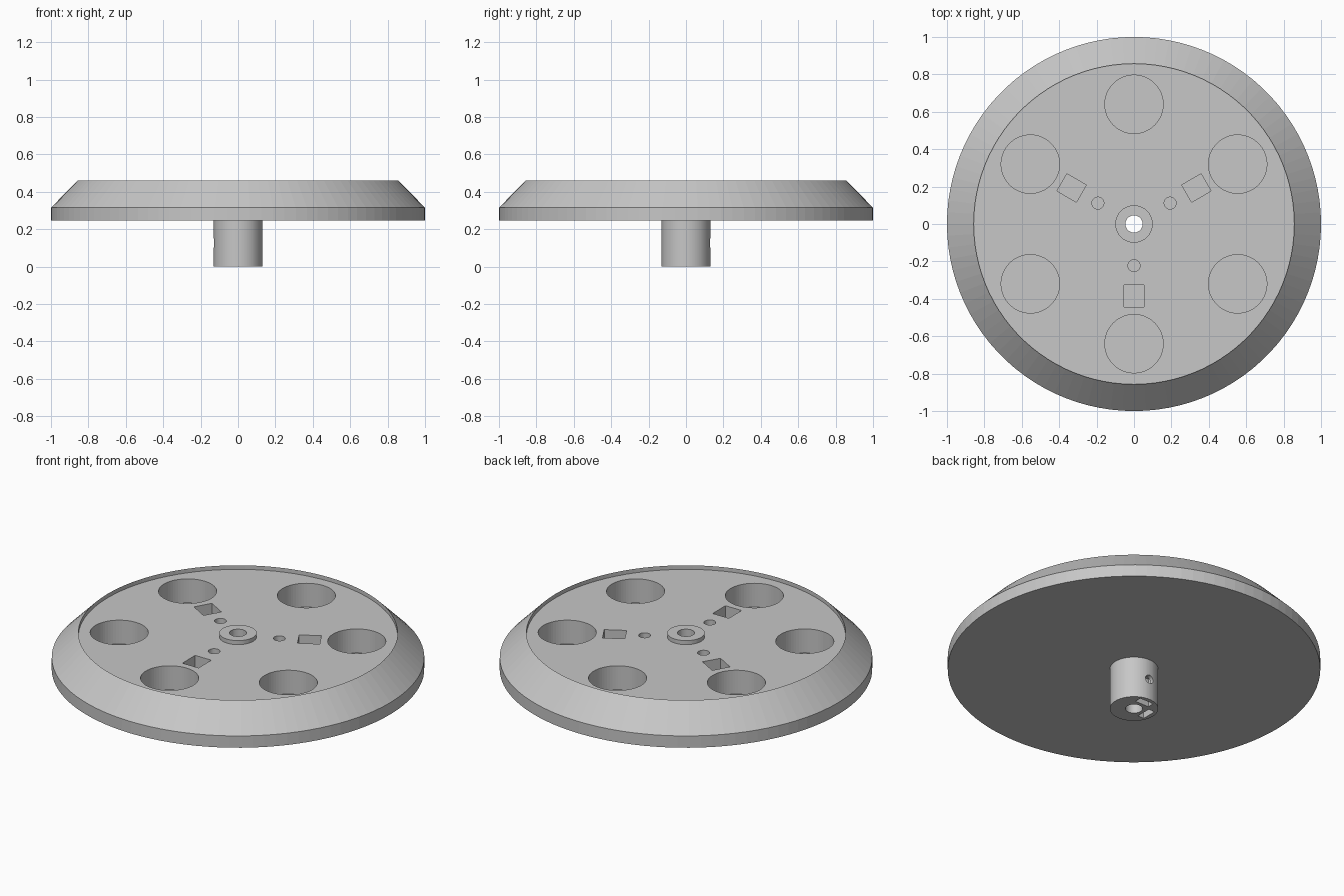
import bpy, bmesh
from math import cos, sin, pi, radians
from mathutils import Matrix, Vector

cube = bpy.data.objects.get("Cube")
if cube:
    bpy.data.objects.remove(cube, do_unlink=True)

UNDERSIDE, FLOOR, TOP = 0.245, 0.436, 0.46
POCKET_BOTTOM = 0.295
SCREW_Z = 0.125

grey = bpy.data.materials.new("plain grey")
grey.use_nodes = True
colour = (0.57, 0.57, 0.57, 1)
grey.diffuse_color = colour
grey.node_tree.nodes["Principled BSDF"].inputs["Base Color"].default_value = colour


def make_object(name, bm):
    bmesh.ops.recalc_face_normals(bm, faces=bm.faces)
    mesh = bpy.data.meshes.new(name)
    bm.to_mesh(mesh)
    bm.free()
    mesh.materials.append(grey)
    obj = bpy.data.objects.new(name, mesh)
    bpy.context.collection.objects.link(obj)
    return obj


def lathe(name, profile, steps):
    """Revolve a closed (radius, height) profile around z."""
    bm = bmesh.new()
    rings = []
    for i in range(steps):
        a = 2 * pi * i / steps
        rings.append([bm.verts.new((r * cos(a), r * sin(a), z)) for r, z in profile])
    n = len(profile)
    for i, ring in enumerate(rings):
        after = rings[(i + 1) % steps]
        for j in range(n):
            k = (j + 1) % n
            bm.faces.new((ring[j], after[j], after[k], ring[k]))
    return make_object(name, bm)


def turn(degrees):
    return Matrix.Rotation(radians(degrees), 4, 'Z')


def add_round(bm, angle, distance, radius, low, high, steps):
    """Upright cylinder at a polar position."""
    place = turn(angle) @ Matrix.Translation((distance, 0, (low + high) / 2))
    bmesh.ops.create_cone(bm, cap_ends=True, segments=steps, radius1=radius,
                          radius2=radius, depth=high - low, matrix=place)


def add_box(bm, angle, inner, outer, width, low, high):
    """Box spanning inner to outer radius along a polar direction."""
    centre = Vector(((inner + outer) / 2, 0, (low + high) / 2))
    size = Matrix.Diagonal((outer - inner, width, high - low, 1))
    bmesh.ops.create_cube(bm, size=1, matrix=turn(angle) @ Matrix.Translation(centre) @ size)


def cut(target, name, bm):
    cutter = make_object(name, bm)
    cutter.hide_render = True
    mod = target.modifiers.new(name, 'BOOLEAN')
    mod.operation = 'DIFFERENCE'
    mod.solver = 'EXACT'
    mod.object = cutter
    bpy.context.view_layer.objects.active = target
    bpy.ops.object.modifier_apply(modifier=name)
    bpy.data.objects.remove(cutter, do_unlink=True)


# Disc with bevelled rim, shallow recess, raised collar, hub and bore
wheel = lathe("wheel_disc_and_hub", [
    (0.046, 0), (0.13, 0), (0.13, UNDERSIDE), (1, UNDERSIDE), (1, 0.315),
    (0.857, TOP), (0.857, FLOOR), (0.1, FLOOR), (0.1, TOP), (0.046, TOP)], 100)

# Blind pockets in the recessed face
pockets = bmesh.new()
for i in range(6):
    add_round(pockets, 30 + 60 * i, 0.64, 0.156, POCKET_BOTTOM, 0.5, 64)
for angle in (30, 150, 270):
    add_round(pockets, angle, 0.223, 0.032, POCKET_BOTTOM, 0.5, 32)
    add_box(pockets, angle, 0.325, 0.445, 0.106, POCKET_BOTTOM, 0.5)
cut(wheel, "pocket_cutter", pockets)

# Nut slots open at the hub end
slots = bmesh.new()
for angle in (90, 180):
    add_box(slots, angle, 0.066, 0.106, 0.09, -0.05, SCREW_Z + 0.045)
cut(wheel, "nut_slot_cutter", slots)

# Radial screw holes through the hub wall
screws = bmesh.new()
for angle in (90, 180):
    lay = Matrix.Translation((0.09, 0, SCREW_Z)) @ Matrix.Rotation(pi / 2, 4, 'Y')
    bmesh.ops.create_cone(screws, cap_ends=True, segments=32, radius1=0.026,
                          radius2=0.026, depth=0.12, matrix=turn(angle) @ lay)
cut(wheel, "screw_hole_cutter", screws)
